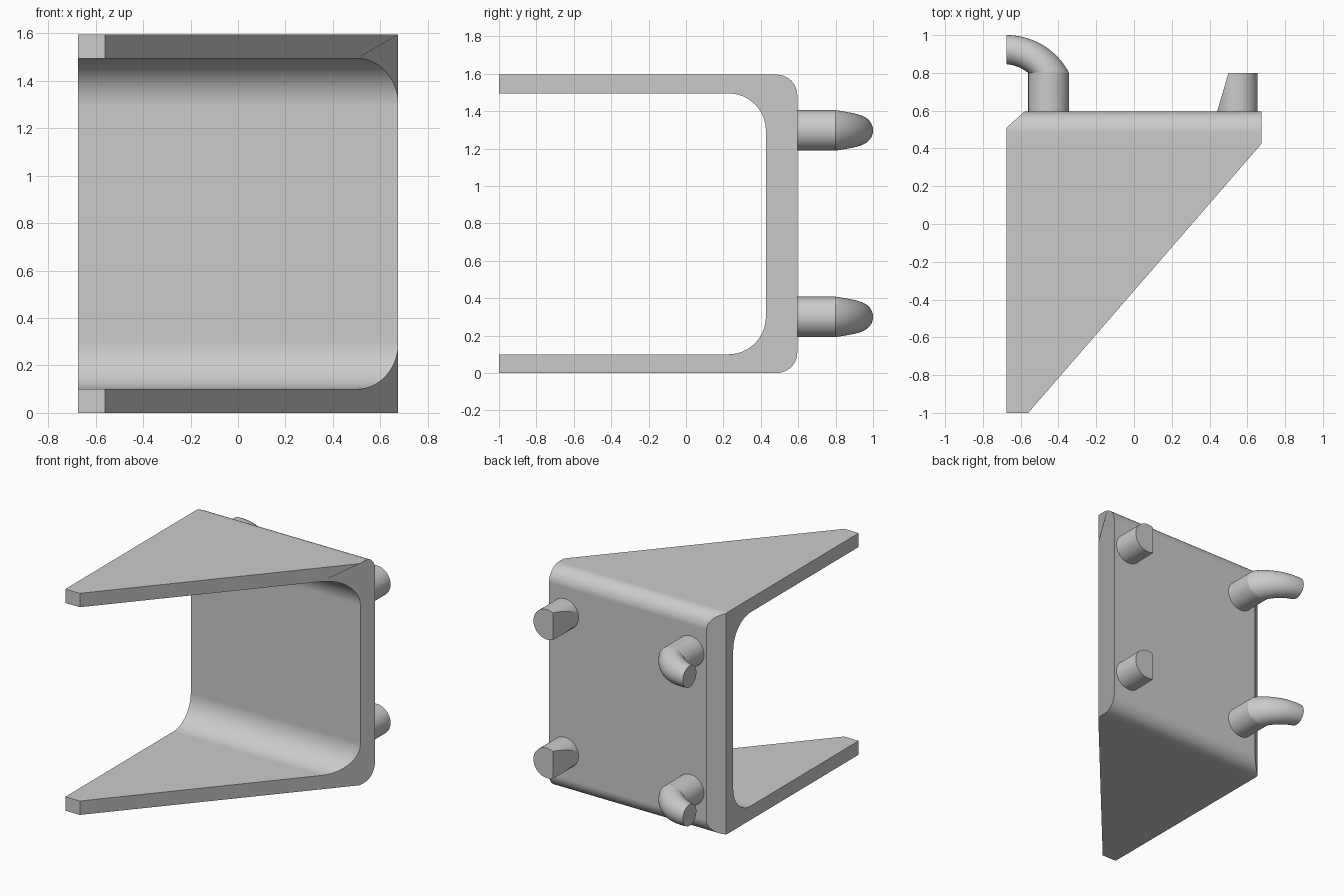
import bpy, bmesh
from math import sin, cos, pi, radians, atan2, hypot
from mathutils import Vector

old = bpy.data.objects.get("Cube")
if old:
    bpy.data.objects.remove(old)

grey = bpy.data.materials.new("plain grey")
grey.use_nodes = True
grey.diffuse_color = (0.6, 0.6, 0.6, 1)
grey.node_tree.nodes["Principled BSDF"].inputs["Base Color"].default_value = (0.6, 0.6, 0.6, 1)

HALF_W, HEIGHT, BACK, FRONT = 0.675, 1.595, 0.595, -1.0
ARM, WALL_IN, R_IN, R_OUT = 0.1, 0.427, 0.2, 0.11
PEG_R, PEG_END, SEG = 0.108, 0.8, 48


def finish(bm, name):
    bmesh.ops.recalc_face_normals(bm, faces=bm.faces)
    mesh = bpy.data.meshes.new(name)
    bm.to_mesh(mesh)
    bm.free()
    mesh.materials.append(grey)
    obj = bpy.data.objects.new(name, mesh)
    bpy.context.collection.objects.link(obj)
    bpy.ops.object.select_all(action='DESELECT')
    obj.select_set(True)
    bpy.context.view_layer.objects.active = obj
    bpy.ops.object.shade_smooth_by_angle(angle=radians(25))
    weighted = obj.modifiers.new("even_shading", 'WEIGHTED_NORMAL')
    weighted.keep_sharp = True


def cut(bm, p, q, keep):
    """Slice along the vertical plane through plan points p and q, keeping one side."""
    p, q, keep = Vector(p), Vector(q), Vector(keep)
    n = Vector((q.y - p.y, p.x - q.x))
    if n.dot(keep - p) > 0:
        n.negate()
    bmesh.ops.bisect_plane(bm, geom=bm.verts[:] + bm.edges[:] + bm.faces[:], dist=1e-5,
                           plane_co=p.to_3d(), plane_no=n.to_3d(), clear_outer=True)
    bmesh.ops.holes_fill(bm, edges=[e for e in bm.edges if e.is_boundary], sides=0)


def arc(cy, cz, r, start, end, steps=16):
    return [(cy + r * cos(a), cz + r * sin(a))
            for a in (start + (end - start) * i / steps for i in range(steps + 1))]


def loft(rings):
    bm = bmesh.new()
    loops = [[bm.verts.new(p) for p in ring] for ring in rings]
    for a, b in zip(loops, loops[1:]):
        for i in range(len(a)):
            j = (i + 1) % len(a)
            bm.faces.new((a[i], a[j], b[j], b[i]))
    bm.faces.new(loops[0])
    bm.faces.new(loops[-1])
    return bm


# Bracket: a rounded U section swept sideways, then trimmed in plan
section = [(FRONT, 0)]
section += arc(BACK - R_OUT, R_OUT, R_OUT, -pi / 2, 0)
section += arc(BACK - R_OUT, HEIGHT - R_OUT, R_OUT, 0, pi / 2)
section += [(FRONT, HEIGHT), (FRONT, HEIGHT - ARM)]
section += arc(WALL_IN - R_IN, HEIGHT - ARM - R_IN, R_IN, pi / 2, 0)
section += arc(WALL_IN - R_IN, ARM + R_IN, R_IN, 0, -pi / 2)
section += [(FRONT, ARM)]
bm = loft([[(x, y, z) for y, z in section] for x in (-HALF_W, HALF_W)])
cut(bm, (-0.56, FRONT), (HALF_W, 0.425), (-HALF_W, 0))
cut(bm, (-HALF_W, 0.51), (-0.58, BACK), (0, 0))
finish(bm, "bracket")


def circle(cx, y, cz):
    return [(cx + PEG_R * cos(2 * pi * i / SEG), y, cz + PEG_R * sin(2 * pi * i / SEG))
            for i in range(SEG)]


# Hook: straight shank, then a tapering bend that ends flush with the side
HOOK_X, BEND_Y, TIP_Y, TIP_R, STEPS = -0.452, 0.628, 0.923, 0.077, 20


def hook(cz):
    rings = [circle(HOOK_X, BACK - 0.02, cz)]
    base = circle(HOOK_X, PEG_END, cz)
    for s in range(STEPS + 1):
        t = s / STEPS
        ring = []
        for x, y, z in base:
            rho0, phi0 = hypot(x + HALF_W, y - BEND_Y), atan2(y - BEND_Y, x + HALF_W)
            rho1 = TIP_Y + TIP_R * (x - HOOK_X) / PEG_R - BEND_Y
            rho, phi = rho0 + (rho1 - rho0) * t, phi0 + (pi / 2 - phi0) * t
            taper = 1 + (TIP_R / PEG_R - 1) * t
            ring.append((rho * cos(phi) - HALF_W, BEND_Y + rho * sin(phi),
                         cz + (z - cz) * taper))
        rings.append(ring)
    return loft(rings)


# Stub: short round peg with one slanted flat
def stub(cz):
    bm = loft([circle(0.547, BACK - 0.02, cz), circle(0.547, PEG_END, cz)])
    cut(bm, (0.44, BACK), (0.5, PEG_END), (0.6, PEG_END))
    return bm


for level, cz in (("lower", 0.3), ("upper", 1.297)):
    finish(hook(cz), level + "_hook")
    finish(stub(cz), level + "_stub")
